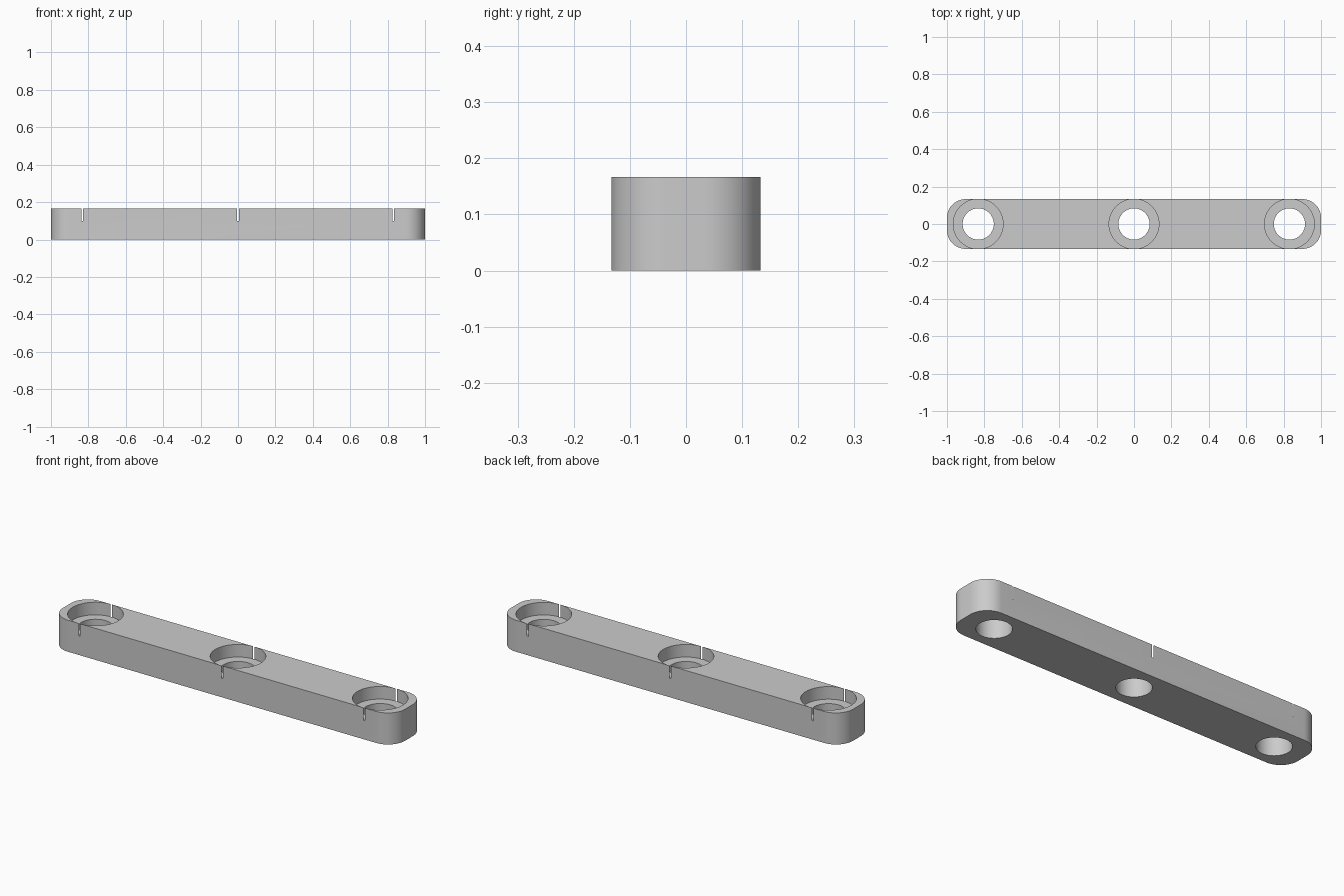
import bpy
import bmesh
from math import cos, sin, pi, radians

if "Cube" in bpy.data.objects:
    bpy.data.objects.remove(bpy.data.objects["Cube"], do_unlink=True)

HALF_LENGTH, HALF_WIDTH, HEIGHT = 1.0, 0.1331, 0.1667
CORNER, HOLE, BORE, BORE_FLOOR = 0.1, 0.0835, 0.1333, 0.1
HOLE_POSITIONS = (-0.833, 0, 0.831)

grey = bpy.data.materials.new("plain grey")
grey.use_nodes = True
colour = (0.6, 0.6, 0.6, 1)
grey.diffuse_color = colour
grey.node_tree.nodes["Principled BSDF"].inputs["Base Color"].default_value = colour


def prism(name, outline, bottom, top):
    """Extrude a closed outline straight up."""
    bm = bmesh.new()
    base = bm.faces.new([bm.verts.new((x, y, bottom)) for x, y in outline])
    result = bmesh.ops.extrude_face_region(bm, geom=[base])
    raised = [v for v in result["geom"] if isinstance(v, bmesh.types.BMVert)]
    bmesh.ops.translate(bm, verts=raised, vec=(0, 0, top - bottom))
    bmesh.ops.recalc_face_normals(bm, faces=bm.faces)
    mesh = bpy.data.meshes.new(name)
    bm.to_mesh(mesh)
    bm.free()
    mesh.materials.append(grey)
    obj = bpy.data.objects.new(name, mesh)
    bpy.context.collection.objects.link(obj)
    return obj


def circle(x, radius, steps=64):
    return [(x + radius * cos(2 * pi * i / steps), radius * sin(2 * pi * i / steps))
            for i in range(steps)]


# Bar with rounded ends
outline = []
for quarter, (sx, sy) in enumerate(((1, 1), (-1, 1), (-1, -1), (1, -1))):
    for i in range(17):
        a = (quarter + i / 16) * pi / 2
        outline.append((sx * (HALF_LENGTH - CORNER) + CORNER * cos(a),
                        sy * (HALF_WIDTH - CORNER) + CORNER * sin(a)))
bar = prism("mounting_bar", outline, 0, HEIGHT)

# Through holes, and counterbores that just break through the long sides
cutters = []
for x in HOLE_POSITIONS:
    cutters.append(prism("hole_cutter", circle(x, HOLE), -0.1, HEIGHT + 0.1))
    cutters.append(prism("counterbore_cutter", circle(x, BORE), BORE_FLOOR, HEIGHT + 0.1))

bpy.ops.object.select_all(action="DESELECT")
bpy.context.view_layer.objects.active = bar
bar.select_set(True)
for cutter in cutters:
    cutter.hide_render = True
    cut = bar.modifiers.new("cut", "BOOLEAN")
    cut.operation = "DIFFERENCE"
    cut.solver = "EXACT"
    cut.object = cutter
    bpy.ops.object.modifier_apply(modifier=cut.name)
for cutter in cutters:
    bpy.data.objects.remove(cutter, do_unlink=True)

bpy.ops.object.shade_smooth_by_angle(angle=radians(30))
